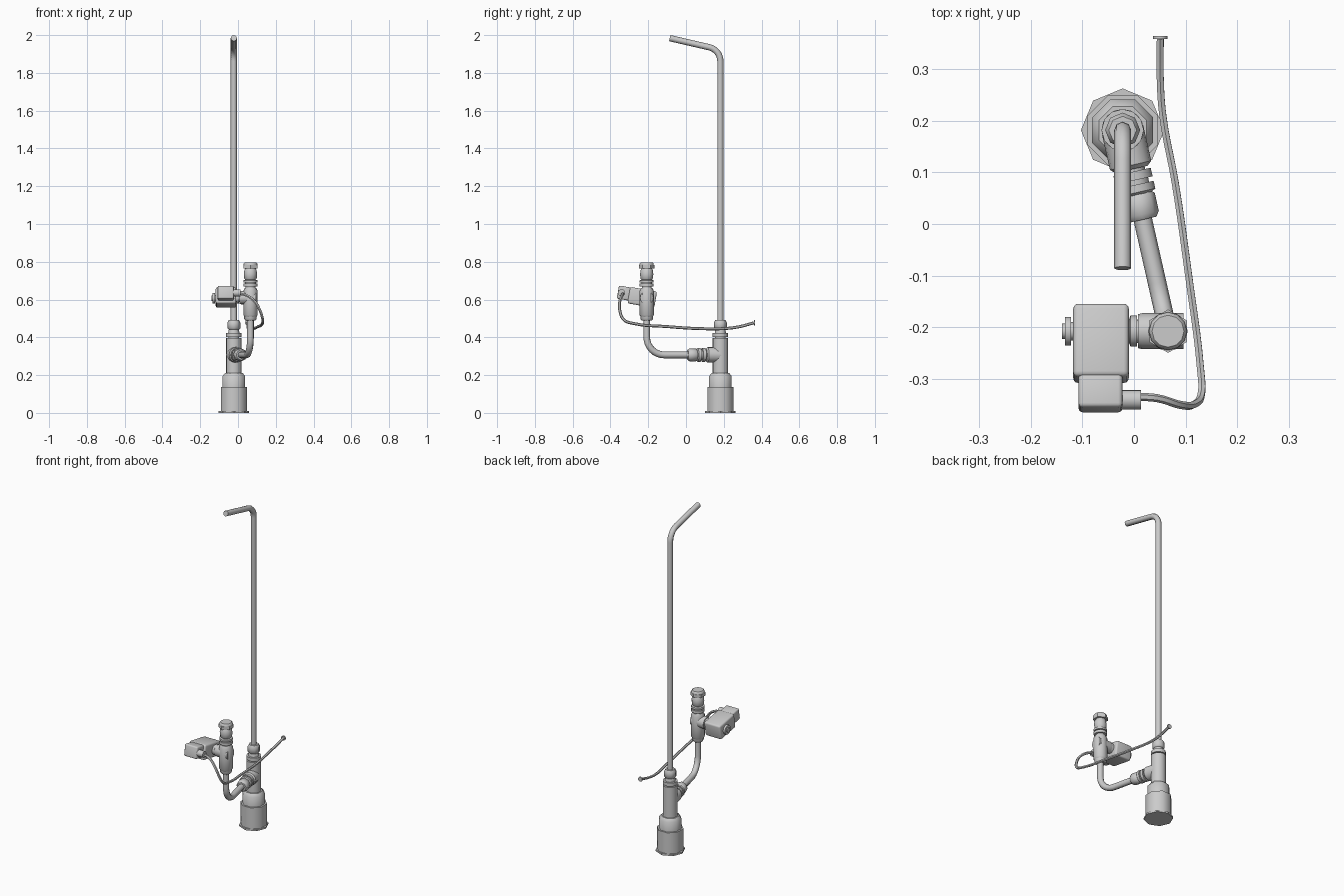
import bpy, bmesh, math
from mathutils import Vector, Matrix

if "Cube" in bpy.data.objects:
    bpy.data.objects.remove(bpy.data.objects["Cube"])


def finish(name, bm, matrix, angle=40):
    bmesh.ops.recalc_face_normals(bm, faces=bm.faces)
    me = bpy.data.meshes.new(name)
    bm.to_mesh(me)
    bm.free()
    ob = bpy.data.objects.new(name, me)
    bpy.context.collection.objects.link(ob)
    ob.matrix_world = matrix
    bpy.ops.object.select_all(action='DESELECT')
    bpy.context.view_layer.objects.active = ob
    ob.select_set(True)
    bpy.ops.object.shade_smooth_by_angle(angle=math.radians(angle))
    return ob


def turned(name, profile, origin, axis=(0, 0, 1), sides=16, phase=0.0, angle=40):
    """Capped solid of revolution; profile is (radius, distance along axis)."""
    bm = bmesh.new()
    rings = []
    for r, h in profile:
        rings.append([bm.verts.new((r * math.cos(phase + math.tau * i / sides),
                                    r * math.sin(phase + math.tau * i / sides), h))
                      for i in range(sides)])
    for a, b in zip(rings, rings[1:]):
        for i in range(sides):
            j = (i + 1) % sides
            bm.faces.new((a[i], a[j], b[j], b[i]))
    bm.faces.new(rings[0][::-1])
    bm.faces.new(rings[-1])
    rot = Vector(axis).to_track_quat('Z', 'Y').to_matrix().to_4x4()
    return finish(name, bm, Matrix.Translation(origin) @ rot, angle)


def fillet(a, corner, b, d, n=8):
    """Path a-corner-b with the corner rounded, starting d before it."""
    a, c, b = Vector(a), Vector(corner), Vector(b)
    p, q = c + (a - c).normalized() * d, c + (b - c).normalized() * d
    rad = d / math.tan((c - p).angle(q - c) / 2)
    centre = c + ((p + q) / 2 - c).normalized() * math.hypot(rad, d)
    u, v = (p - centre).normalized(), (q - centre).normalized()
    arc = [centre + u.slerp(v, i / n) * rad for i in range(n + 1)]
    return [a] + arc + [b]


def tube(name, points, radius, smooth_path=False, res=2):
    cu = bpy.data.curves.new(name, 'CURVE')
    cu.dimensions = '3D'
    cu.bevel_depth = radius
    cu.bevel_resolution = res
    cu.use_fill_caps = True
    if smooth_path:
        sp = cu.splines.new('BEZIER')
        sp.bezier_points.add(len(points) - 1)
        for bp, p in zip(sp.bezier_points, points):
            bp.co = p
            bp.handle_left_type = bp.handle_right_type = 'AUTO'
        sp.resolution_u = 5
    else:
        sp = cu.splines.new('POLY')
        sp.points.add(len(points) - 1)
        for sp_p, p in zip(sp.points, points):
            sp_p.co = (*p, 1)
    ob = bpy.data.objects.new(name, cu)
    bpy.context.collection.objects.link(ob)
    bpy.ops.object.select_all(action='DESELECT')
    bpy.context.view_layer.objects.active = ob
    ob.select_set(True)
    bpy.ops.object.convert(target='MESH')
    bpy.ops.object.shade_smooth_by_angle(angle=math.radians(50))


def box(name, size, matrix, bevel):
    bm = bmesh.new()
    bmesh.ops.create_cube(bm, size=1)
    bmesh.ops.scale(bm, vec=size, verts=bm.verts)
    bmesh.ops.bevel(bm, geom=bm.edges[:], offset=bevel, segments=3, profile=0.5,
                    affect='EDGES')
    return finish(name, bm, matrix)


X, Y = -0.022, 0.182          # main column
VX, VY = 0.066, -0.208        # valve column
BZ = 0.307                    # branch height
col = Vector((X, Y, 0))
valve = Vector((VX, VY, 0))
branch = (valve - col).normalized()
e = math.pi / 8

# Base socket
turned("base_flange", [(.081, 0), (.081, .01)], col, sides=8)
turned("base_body", [(.074, .008), (.074, .137)], col, sides=8, phase=e, angle=50)
turned("base_collar", [(.064, .13), (.064, .195), (.05, .212)], col, sides=8, phase=e, angle=50)

# Main tee, union rings and nut
turned("tee_body", [(.041, .205), (.041, .396)], col)
turned("column_union", [(.028, .39), (.028, .402), (.041, .402), (.041, .423),
                        (.03, .423), (.026, .445)], col, sides=12)
turned("column_nut", [(.026, .44), (.034, .447), (.034, .478), (.027, .491)], col, sides=8,
       angle=50)

# Tall pipe with bent tip
tube("tall_pipe", fillet((X, Y, .4), (X, Y, 1.922), (X, -.086, 1.984), .06), .0165)

# Branch arm toward the valve
side = col + Vector((0, 0, BZ))
turned("branch_arm", [(.041, 0), (.041, .07), (.032, .078)], side, branch)
turned("branch_union", [(.026, .07), (.026, .083), (.037, .083), (.037, .1), (.028, .1),
                        (.028, .109), (.037, .109), (.037, .124), (.026, .13)],
       side, branch, sides=12)
turned("branch_nut", [(.026, .125), (.034, .132), (.034, .168), (.027, .178)],
       side, branch, sides=8, angle=50)
vc = Vector((VX, VY, BZ))
tube("branch_pipe", fillet(side + branch * .1, vc, (VX, VY, .52), .095), .018)

# Valve column stack
turned("valve_lower_nut", [(.026, .488), (.033, .497), (.033, .52)], valve, sides=8, angle=50)
turned("valve_body", [(.03, .507), (.038, .518), (.038, .645), (.03, .662)], valve)
turned("valve_union", [(.026, .655), (.026, .668), (.037, .668), (.037, .684),
                       (.028, .684), (.028, .69), (.037, .69), (.037, .702), (.024, .706)],
       valve, sides=12)
turned("valve_upper_nut", [(.024, .7), (.033, .712), (.035, .735), (.032, .757), (.025, .768)],
       valve, sides=12)
turned("valve_cap", [(.042, .764), (.042, .782)], valve, sides=6, phase=math.pi / 6, angle=20)
turned("valve_cap_top", [(.037, .78), (.037, .79), (.031, .797)], valve, sides=12)

# Stem joining valve and solenoid
hub = Vector((VX, VY, .61))
turned("valve_side_arm", [(.035, -.03), (.035, .05), (.033, .058)], hub, (-1, 0, 0))
turned("solenoid_stem", [(.023, .05), (.023, .06), (.03, .06), (.03, .073), (.024, .075),
                         (.024, .085)], hub, (-1, 0, 0))

# Tilted solenoid coil, plug and cable gland
tilt = Matrix.Translation((0, VY, .607)) @ Matrix.Rotation(math.radians(-10), 4, 'X')
box("solenoid_coil", (.108, .144, .088), tilt @ Matrix.Translation((-.064, -.024, 0)), .01)
box("solenoid_plug", (.085, .068, .07), tilt @ Matrix.Translation((-.065, -.122, .006)), .008)
turned("cable_gland", [(.019, -.03), (.019, .036)], tilt @ Vector((-.022, -.136, .005)), (1, 0, 0))

# Retaining knob on the outer side of the coil
turned("solenoid_knob", [(.018, .11), (.018, .122), (.028, .122), (.028, .134),
                         (.015, .134), (.015, .14)], (0, VY, .607), (-1, 0, 0), sides=12)

# Signal cable and its end disc
tube("cable", [(.005, -.335, .632), (.045, -.338, .622), (.09, -.351, .588), (.117, -.35, .54),
               (.131, -.328, .492), (.129, -.28, .474), (.106, -.1, .457), (.08, .08, .446),
               (.056, .21, .447), (.051, .28, .456), (.051, .36, .477)], .0078, True, 1)
turned("cable_end_disc", [(.014, 0), (.014, .006)], (.051, .359, .477), (0, 1, 0), sides=12)
